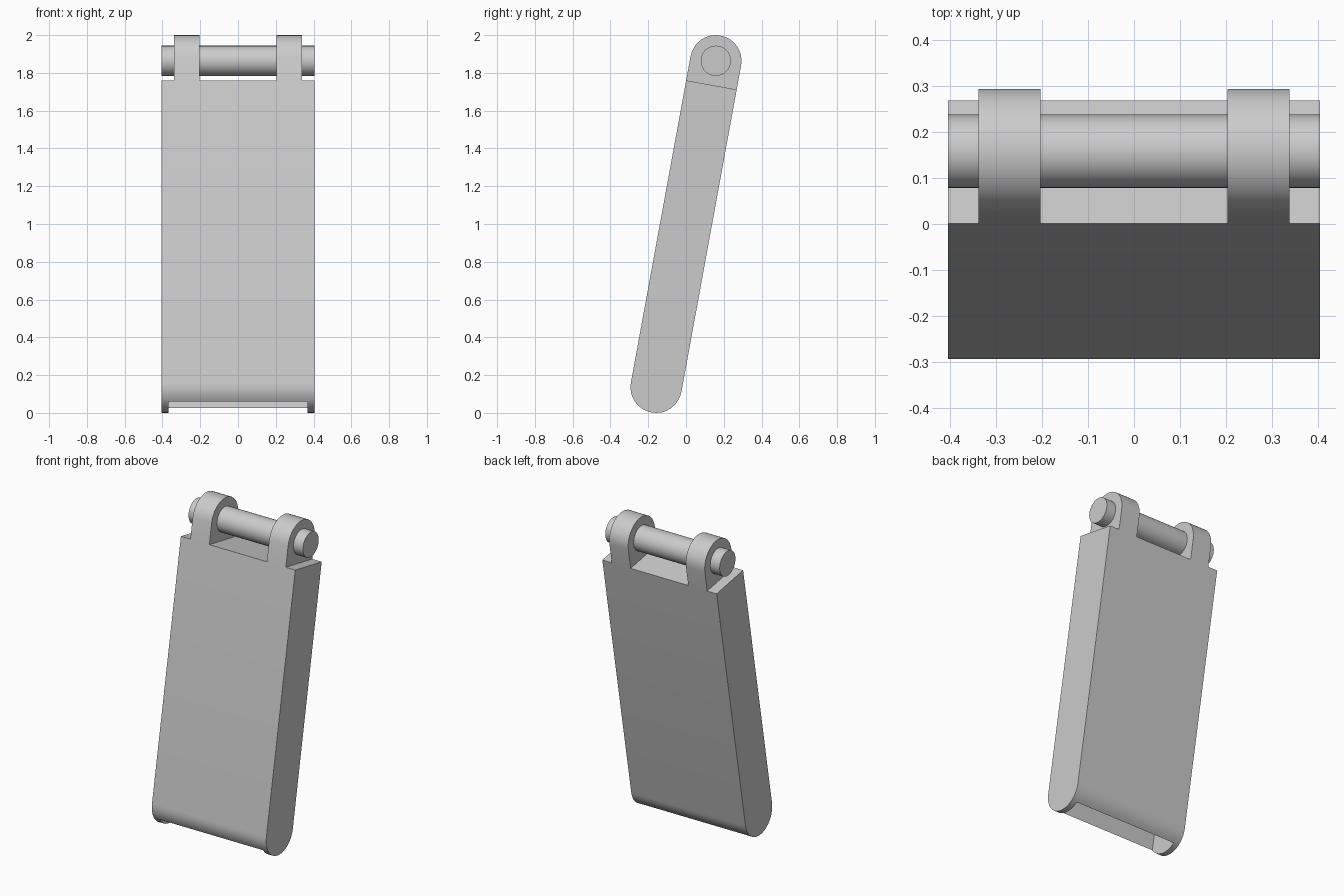
import bpy, bmesh
from math import sin, cos, pi, atan2, hypot
from mathutils import Matrix

cube = bpy.data.objects.get("Cube")
if cube:
    bpy.data.objects.remove(cube, do_unlink=True)

# Overall measures; everything is built upright, then leaned back
R = 0.136
RISE, RUN = 2 - 2 * R, 0.316
HALF = hypot(RISE, RUN) / 2
SHOULDER = 0.748
HALF_W = 0.405
WALL = 0.038
LEAN = Matrix.Translation((0, 0, 1)) @ Matrix.Rotation(-atan2(RUN, RISE), 4, "X")

grey = bpy.data.materials.new("grey_metal")
grey.use_nodes = True
grey.diffuse_color = (0.6, 0.6, 0.6, 1)
grey.node_tree.nodes["Principled BSDF"].inputs["Base Color"].default_value = (0.6, 0.6, 0.6, 1)


def arc(cz, radius, start, end, steps):
    return [(radius * cos(start + (end - start) * i / steps),
             cz + radius * sin(start + (end - start) * i / steps)) for i in range(steps + 1)]


def extrude_x(name, profile, x0, x1):
    """Extrude a closed (y, z) profile from x0 to x1."""
    bm = bmesh.new()
    face = bm.faces.new([bm.verts.new((x0, y, z)) for y, z in profile])
    ext = bmesh.ops.extrude_face_region(bm, geom=[face])
    verts = [g for g in ext["geom"] if isinstance(g, bmesh.types.BMVert)]
    bmesh.ops.translate(bm, verts=verts, vec=(x1 - x0, 0, 0))
    bmesh.ops.recalc_face_normals(bm, faces=bm.faces)
    mesh = bpy.data.meshes.new(name)
    bm.to_mesh(mesh)
    bm.free()
    mesh.materials.append(grey)
    obj = bpy.data.objects.new(name, mesh)
    bpy.context.collection.objects.link(obj)
    obj.matrix_world = LEAN
    return obj


# Plate with a rounded foot
plate = extrude_x("plate", arc(-HALF, R, pi, 2 * pi, 16) + [(R, SHOULDER), (-R, SHOULDER)],
                  -HALF_W, HALF_W)

# Hollow inside the plate, open at the foot
depth = R - WALL
top = SHOULDER - WALL
cutter = extrude_x("cavity_cutter", [(-depth, -1.2), (depth, -1.2), (depth, top), (-depth, top)],
                   -HALF_W + WALL, HALF_W - WALL)
cutter.hide_render = True
cut = plate.modifiers.new("hollow", "BOOLEAN")
cut.operation = "DIFFERENCE"
cut.solver = "EXACT"
cut.object = cutter
bpy.context.view_layer.update()
plate.data = bpy.data.meshes.new_from_object(
    plate.evaluated_get(bpy.context.evaluated_depsgraph_get()))
plate.modifiers.clear()
bpy.data.objects.remove(cutter, do_unlink=True)

# Two rounded lugs standing on the shoulder
lug_profile = [(-R, SHOULDER), (R, SHOULDER)] + arc(HALF, R, 0, pi, 16)
parts = [plate]
for side, name in ((-1, "right_lug"), (1, "left_lug")):
    parts.append(extrude_x(name, lug_profile, side * 0.204, side * 0.338))

# Hinge pin through both lugs
parts.append(extrude_x("hinge_pin", arc(HALF, 0.08, 0, 2 * pi, 32)[:-1], -HALF_W, HALF_W))

# Smooth the curves, keep the edges sharp
for obj in bpy.context.selected_objects:
    obj.select_set(False)
for obj in parts:
    obj.select_set(True)
bpy.context.view_layer.objects.active = plate
bpy.ops.object.shade_smooth_by_angle(angle=pi / 6)
